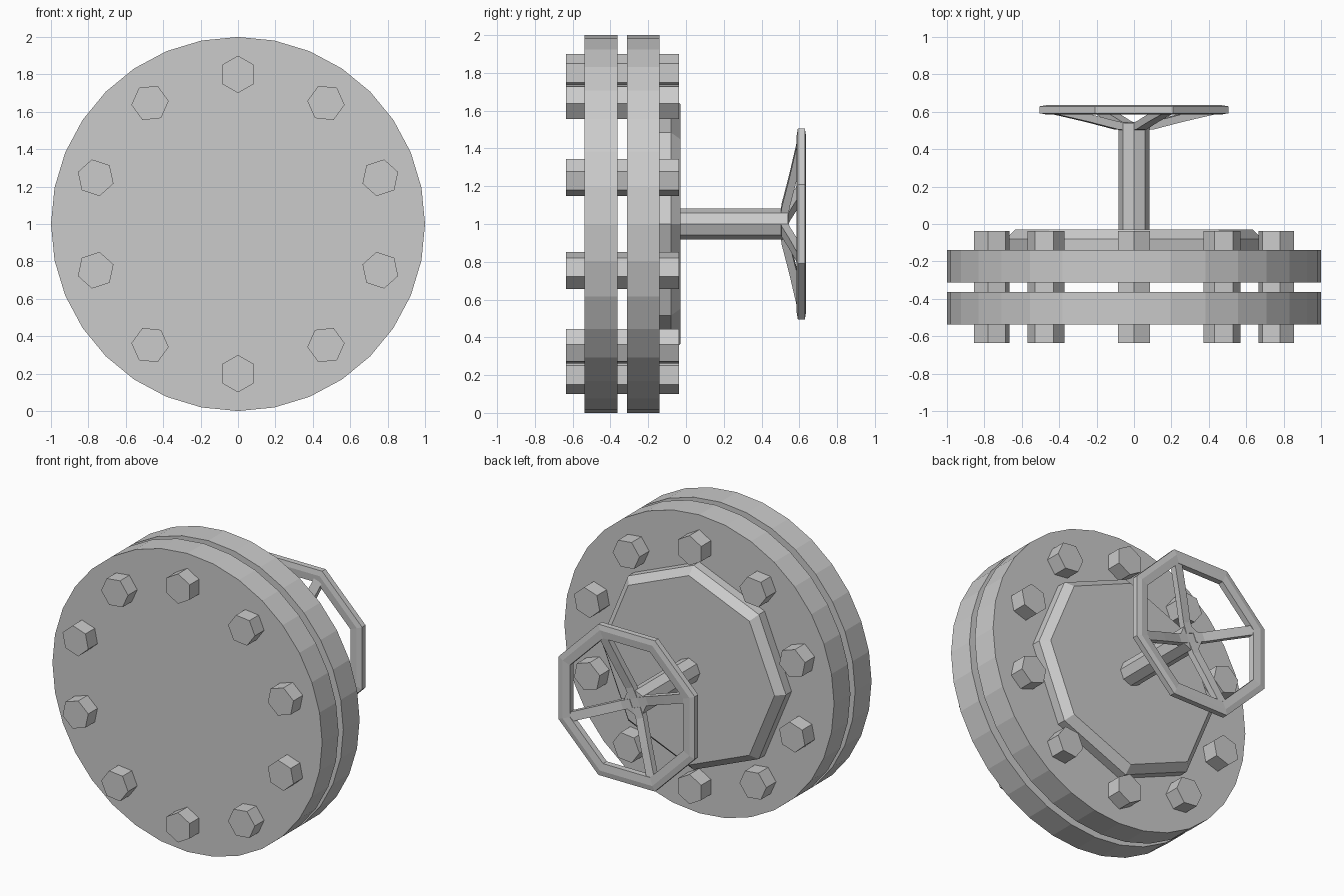
import bpy, bmesh
from math import sin, cos, pi, radians

if "Cube" in bpy.data.objects:
    bpy.data.objects.remove(bpy.data.objects["Cube"])

CENTRE_Z = 1.0


def finish(bm, name):
    bmesh.ops.recalc_face_normals(bm, faces=bm.faces)
    me = bpy.data.meshes.new(name)
    bm.to_mesh(me)
    bm.free()
    ob = bpy.data.objects.new(name, me)
    bpy.context.collection.objects.link(ob)
    return ob


def turned(name, profile, sides, phase=0.0, cx=0.0, cz=CENTRE_Z, ring=False):
    """Spin (radius, y) points round a y-parallel axis; ring closes the profile."""
    bm = bmesh.new()
    loops = []
    for r, y in profile:
        loops.append([bm.verts.new((cx + r * cos(phase + 2 * pi * i / sides), y,
                                    cz + r * sin(phase + 2 * pi * i / sides)))
                      for i in range(sides)])
    pairs = list(zip(loops, loops[1:]))
    if ring:
        pairs.append((loops[-1], loops[0]))
    else:
        bm.faces.new(loops[0])
        bm.faces.new(loops[-1])
    for a, b in pairs:
        for i in range(sides):
            j = (i + 1) % sides
            bm.faces.new((a[i], a[j], b[j], b[i]))
    return finish(bm, name)


def spoke(name, angle, path, half_w, half_t):
    """Bent square bar following (radius, y) points in a radial plane."""
    bm = bmesh.new()
    loops = []
    for r, y in path:
        loop = []
        for s, t in ((-1, -1), (1, -1), (1, 1), (-1, 1)):
            w = s * half_w
            loop.append(bm.verts.new((r * cos(angle) - w * sin(angle), y + t * half_t,
                                      CENTRE_Z + r * sin(angle) + w * cos(angle))))
        loops.append(loop)
    bm.faces.new(loops[0])
    bm.faces.new(loops[-1])
    for a, b in zip(loops, loops[1:]):
        for i in range(4):
            j = (i + 1) % 4
            bm.faces.new((a[i], a[j], b[j], b[i]))
    return finish(bm, name)


# Two round flanges with a gap between them
turned("front_flange", [(1, -0.537), (1, -0.363)], 32)
turned("back_flange", [(1, -0.313), (1, -0.14)], 32)

# Ring of hexagonal bolts through both flanges
for k in range(10):
    a = radians(90 + 36 * k)
    turned(f"bolt_{k + 1}", [(0.1, -0.635), (0.1, -0.037)], 6, a,
           0.8 * cos(a), CENTRE_Z + 0.8 * sin(a))

# Bevelled octagonal cover plate
turned("cover_plate", [(0.685, -0.14), (0.685, -0.08), (0.635, -0.03)], 8)

# Stem carrying the wheel
turned("stem", [(0.082, -0.03), (0.082, 0.54)], 8)

# Octagonal handwheel rim, flats on the axes
k = 1 / cos(pi / 8)
rim = [(0.505, 0.592), (0.47, 0.586), (0.42, 0.59),
       (0.42, 0.63), (0.47, 0.635), (0.505, 0.629)]
turned("wheel_rim", [(r * k, y) for r, y in rim], 8, pi / 8, ring=True)

# Four dished spokes running to the rim corners
for n in range(4):
    spoke(f"wheel_spoke_{n + 1}", radians(-22.5 + 90 * n),
          [(0.03, 0.522), (0.1, 0.526), (0.27, 0.567), (0.47, 0.61)], 0.03, 0.021)
